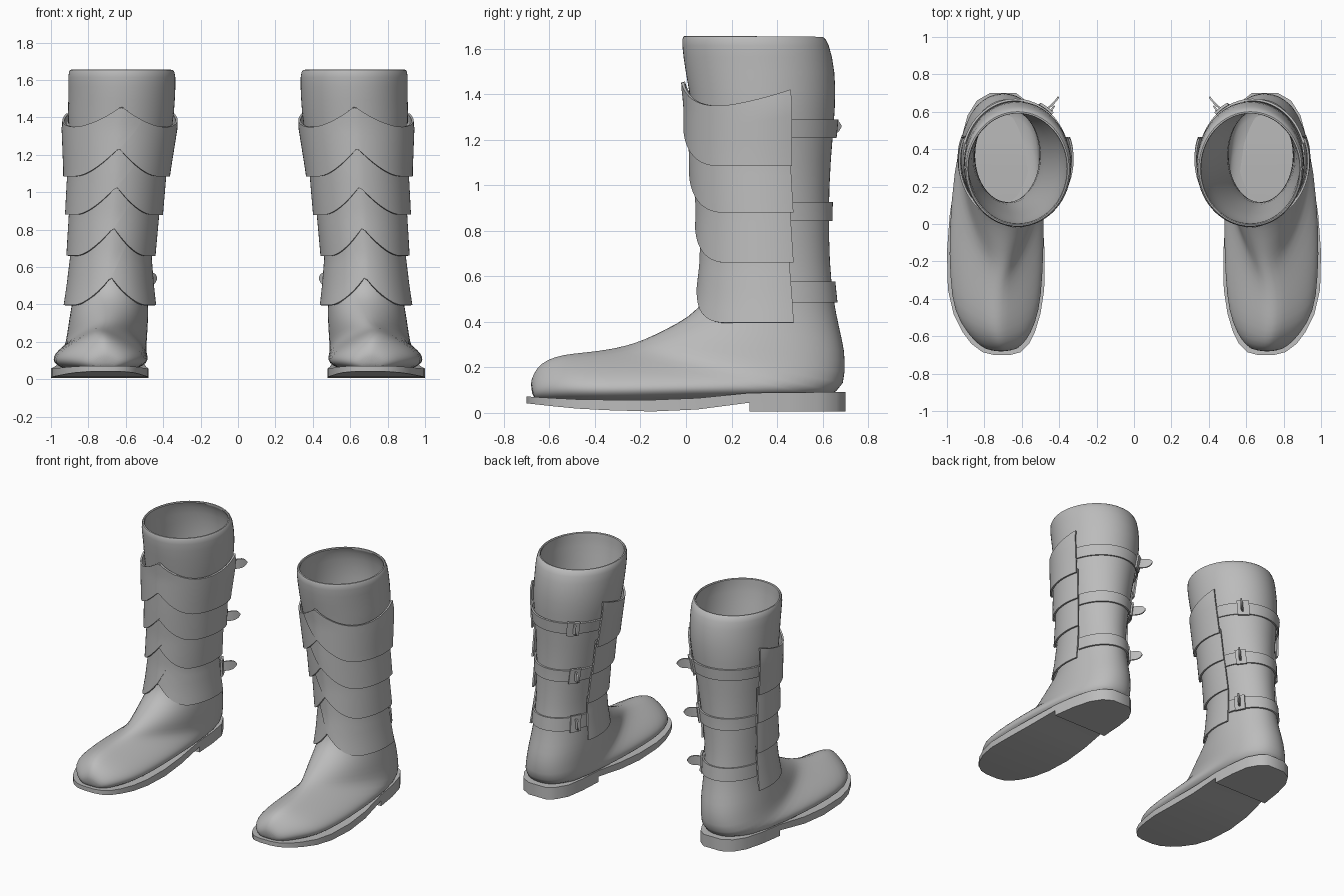
import bpy, bmesh
from math import sin, cos, pi, radians, sqrt, acos

if "Cube" in bpy.data.objects:
    bpy.data.objects.remove(bpy.data.objects["Cube"], do_unlink=True)

grey = bpy.data.materials.new("boot_grey")
grey.use_nodes = True
grey.diffuse_color = (0.5, 0.5, 0.5, 1)
grey.node_tree.nodes["Principled BSDF"].inputs["Base Color"].default_value = (0.5, 0.5, 0.5, 1)

# Shaft outline by height: z, front y, back y, inner x, outer x
SHAFT = [
    (1.66, -.015, .60, .345, .90), (1.63, -.022, .63, .33, .912),
    (1.5, -.005, .658, .335, .907), (1.35, .025, .66, .345, .915),
    (1.1, .055, .635, .405, .885), (.88, .085, .628, .445, .875),
    (.66, .10, .632, .485, .868), (.5, .095, .648, .485, .875),
    (.36, .08, .665, .48, .885)]

# Foot sections: instep y, z, heel or sole y, z, inner x, outer x, skew
FOOT = [
    (.01, .42, .675, .37, .48, .89, .9), (-.1, .365, .70, .27, .48, .905, .8),
    (-.2, .32, .70, .18, .485, .915, .7), (-.28, .30, .69, .08, .49, .93, .6),
    (-.36, .287, .5, .06, .485, .965, .5), (-.44, .277, .1, .05, .48, .99, .45),
    (-.51, .27, -.2, .04, .488, .985, .45), (-.58, .257, -.42, .04, .505, .965, .45),
    (-.64, .225, -.56, .045, .55, .89, .5), (-.675, .17, -.64, .05, .6, .825, .6),
    (-.685, .12, -.67, .06, .65, .77, .8)]

# Sole outline: y, inner x, outer x
SOLE = [(-.70, .66, .75), (-.685, .605, .81), (-.64, .56, .87), (-.58, .53, .915),
        (-.48, .50, .965), (-.35, .48, .995), (-.15, .478, 1.0), (.05, .49, .985),
        (.28, .505, .95), (.45, .515, .925), (.58, .535, .89), (.66, .58, .84), (.70, .63, .77)]


def lookup(table, k):
    """Straight-line interpolation of a table on its first column."""
    rows = sorted(table)
    k = min(max(k, rows[0][0]), rows[-1][0])
    for a, b in zip(rows, rows[1:]):
        if k <= b[0]:
            f = (k - a[0]) / (b[0] - a[0])
            return [p + (q - p) * f for p, q in zip(a, b)][1:]


def on_shaft(z, phi, off=0):
    """Point on the shaft; angle 0 is the front, positive is the outer side."""
    y0, y1, x0, x1 = lookup(SHAFT, z)
    return ((x0 + x1) / 2 + ((x1 - x0) / 2 + off) * sin(phi),
            (y0 + y1) / 2 - ((y1 - y0) / 2 + off) * cos(phi), z)


def finish(name, bm, thick=0, offset=1, subdiv=0):
    """Make an object, mirror it to the other boot and shade it."""
    me = bpy.data.meshes.new(name)
    bm.to_mesh(me)
    bm.free()
    me.materials.append(grey)
    ob = bpy.data.objects.new(name, me)
    bpy.context.collection.objects.link(ob)
    if thick:
        m = ob.modifiers.new("thickness", 'SOLIDIFY')
        m.thickness, m.offset = thick, offset
    if subdiv:
        ob.modifiers.new("smooth", 'SUBSURF').levels = subdiv
    ob.modifiers.new("pair", 'MIRROR').use_mirror_merge = False
    bpy.ops.object.select_all(action='DESELECT')
    ob.select_set(True)
    bpy.context.view_layer.objects.active = ob
    bpy.ops.object.convert(target='MESH')
    bpy.ops.object.shade_smooth_by_angle(angle=radians(40))
    return ob


def patch(name, point, nu, nv, thick):
    """Curved sheet from a function of u and v."""
    bm = bmesh.new()
    g = [[bm.verts.new(point(i / nu, j / nv)) for j in range(nv + 1)] for i in range(nu + 1)]
    for i in range(nu):
        for j in range(nv):
            bm.faces.new((g[i][j], g[i + 1][j], g[i + 1][j + 1], g[i][j + 1]))
    return finish(name, bm, thick)


# Boot body: one tube that turns from the shaft into the foot
def body():
    bm = bmesh.new()
    n = 32
    sections = [(y0, z, y1, z, x0, x1, 1) for z, y0, y1, x0, x1 in SHAFT[:-1]] + FOOT
    rings = []
    for ay, az, by, bz, x0, x1, e in sections:
        ring = []
        for k in range(n):
            t = 2 * pi * k / n
            s = ((1 - cos(t)) / 2) ** e
            w = abs(sin(t)) ** (.65 + .35 * e) * (1 if sin(t) > 0 else -1)
            ring.append(bm.verts.new(((x0 + x1) / 2 + (x1 - x0) / 2 * w,
                                      ay + (by - ay) * s, az + (bz - az) * s)))
        rings.append(ring)
    for a, b in zip(rings, rings[1:]):
        for k in range(n):
            bm.faces.new((a[k], b[k], b[(k + 1) % n], a[(k + 1) % n]))
    bm.faces.new(rings[-1])
    bmesh.ops.recalc_face_normals(bm, faces=bm.faces)
    finish("boot_body", bm, .02, -1, 1)


# Sole and heel: slabs that follow the sole outline
def slab(name, ys, top, bottom):
    bm = bmesh.new()
    rows = []
    for y in ys:
        x0, x1 = lookup(SOLE, y)
        rows.append([bm.verts.new(p) for p in (
            (x0, y, bottom(y)), (x1, y, bottom(y)), (x1, y, top(y)), (x0, y, top(y)))])
    for a, b in zip(rows, rows[1:]):
        for k in range(4):
            bm.faces.new((a[k], a[(k + 1) % 4], b[(k + 1) % 4], b[k]))
    bm.faces.new(rows[0])
    bm.faces.new(rows[-1])
    bmesh.ops.recalc_face_normals(bm, faces=bm.faces)
    finish(name, bm)


body()
SOLE_Z = [(-.7, .042, .072), (-.5, .02, .06), (-.2, .004, .055), (.05, .015, .065),
          (.28, .045, .088), (.7, .045, .092)]
stations = [r[0] for r in SOLE]
slab("sole", stations, lambda y: lookup(SOLE_Z, y)[1], lambda y: lookup(SOLE_Z, y)[0])
slab("heel", [y for y in stations if y > .2], lambda y: .06, lambda y: .006)


# Overlapping shin plates, four tiers with an outer and an inner half each
def peak(phi):
    return max(0, 1 - abs(phi) / radians(52)) ** 2


def back_angle(z):
    y0, y1 = lookup(SHAFT, z)[:2]
    return acos(((y0 + y1) / 2 - .46) / ((y1 - y0) / 2 + .02))


def add_plate(name, low, high, top_tier, side):
    def point(u, v):
        end = back_angle((low + high) / 2)
        if side > 0:
            phi = -radians(22) * v * (1 - u) + end * u
        else:
            phi = -end + (end + radians(3)) * u
        back = max(0, abs(phi) / end - .5) * 2
        zb = low + .15 * peak(phi)
        zt = 1.35 + .11 * peak(phi) + .07 * back ** 1.5 if top_tier else high + .15 * peak(phi) + .04
        off = .032 - .024 * v + (.006 if side > 0 else 0)
        return on_shaft(zb + (zt - zb) * v, phi, off)
    patch(name, point, 28, 6, .012)


edges = [1.36, 1.085, .88, .66, .395]
for i in range(4):
    for side, label in ((1, "outer"), (-1, "inner")):
        add_plate(f"{label}_shin_plate_{i + 1}", edges[i + 1], edges[i], i == 0, side)


# Back straps, each with a buckle and a loose rounded end
def add_strap(i, z, half, deg):
    def band(a, b, h, off):
        return lambda u, v: on_shaft(z + h * (2 * v - 1), radians(a + (b - a) * u), off)
    patch(f"strap_{i}", band(106, 254, half, .004), 28, 2, .012)
    patch(f"buckle_{i}", band(deg - 9, deg + 7, half + .012, .014), 4, 2, .014)
    sx, sy, _ = on_shaft(z, radians(deg), .015)

    def tail(u, v):
        h = .034 * sqrt(max(.02, 1 - max(0, (u - .55) / .45) ** 2))
        return (sx - .075 * u, sy + .03 * u + .04 * u * u, z + h * (2 * v - 1) + .01 * u)
    patch(f"strap_end_{i}", tail, 10, 2, .01)


for i, (z, half, deg) in enumerate([(1.25, .04, 215), (.885, .042, 225), (.53, .046, 235)], 1):
    add_strap(i, z, half, deg)
